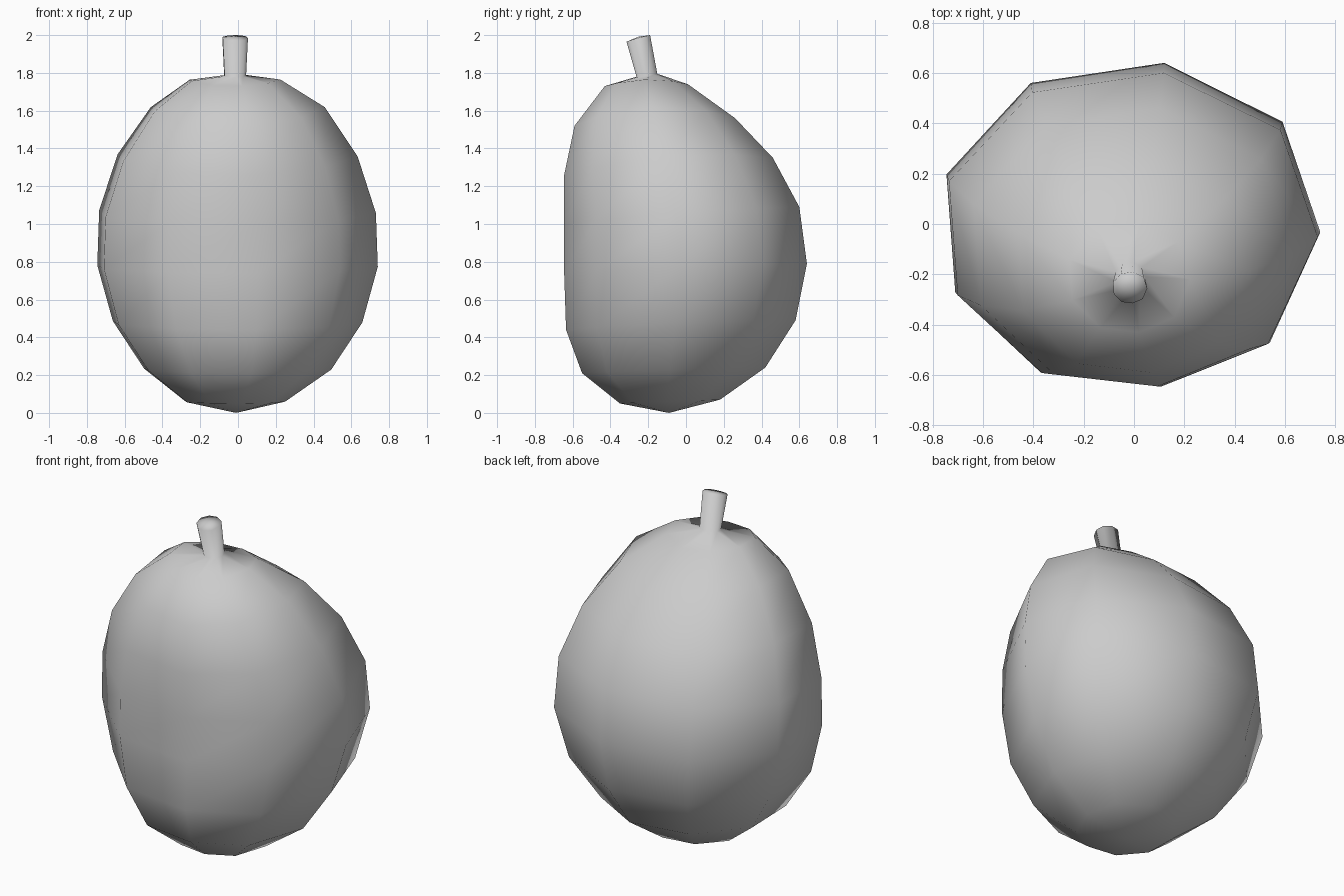
import bpy, bmesh

if "Cube" in bpy.data.objects:
    bpy.data.objects.remove(bpy.data.objects["Cube"])

# Nine-sided plan outline of the fruit, counter-clockwise
outline = [(0.74, -0.03), (0.59, 0.41), (0.12, 0.645), (-0.41, 0.565), (-0.745, 0.20),
           (-0.71, -0.27), (-0.37, -0.59), (0.11, -0.645), (0.54, -0.47)]
unit = [(x / 0.742, y / 0.645) for x, y in outline]

# Rings: half width, front y, back y, then height at front, side and back
rings = [
    (0.265, -0.35, 0.18, 0.05, 0.06, 0.07),
    (0.495, -0.55, 0.42, 0.21, 0.23, 0.24),
    (0.66, -0.635, 0.58, 0.44, 0.48, 0.49),
    (0.742, -0.645, 0.64, 0.74, 0.775, 0.79),
    (0.732, -0.645, 0.60, 1.00, 1.06, 1.09),
    (0.635, -0.645, 0.46, 1.26, 1.36, 1.35),
    (0.46, -0.59, 0.26, 1.52, 1.62, 1.56),
    (0.24, -0.43, 0.01, 1.73, 1.765, 1.74),
    # stem base and tip
    (0.058, -0.262, -0.152, 1.78, 1.785, 1.795),
    (0.068, -0.315, -0.19, 1.965, 1.985, 2.0),
]


def add_ring(bm, width, yf, yb, zf, zs, zb):
    verts = []
    for u, t in unit:
        y = (yf + yb) / 2 + t * (yb - yf) / 2
        z = zs + t * (zb - zf) / 2 + t * t * ((zf + zb) / 2 - zs)
        x = width * u - (0.015 if width < 0.3 else 0)
        verts.append(bm.verts.new((x, y, z)))
    return verts


bm = bmesh.new()
loops = [add_ring(bm, *r) for r in rings]
n = len(unit)

# Skin between neighbouring rings
for low, high in zip(loops, loops[1:]):
    for i in range(n):
        j = (i + 1) % n
        bm.faces.new((low[i], low[j], high[j], high[i]))

# Bottom point and stem cap
for loop, tip in ((loops[0], (-0.01, -0.09, 0.0)), (loops[-1], (-0.015, -0.25, 1.992))):
    centre = bm.verts.new(tip)
    for i in range(n):
        bm.faces.new((loop[i], loop[(i + 1) % n], centre))

bmesh.ops.recalc_face_normals(bm, faces=bm.faces)
for f in bm.faces:
    f.smooth = True

mesh = bpy.data.meshes.new("fruit_with_stem")
bm.to_mesh(mesh)
bm.free()
fruit = bpy.data.objects.new("fruit_with_stem", mesh)
bpy.context.collection.objects.link(fruit)
